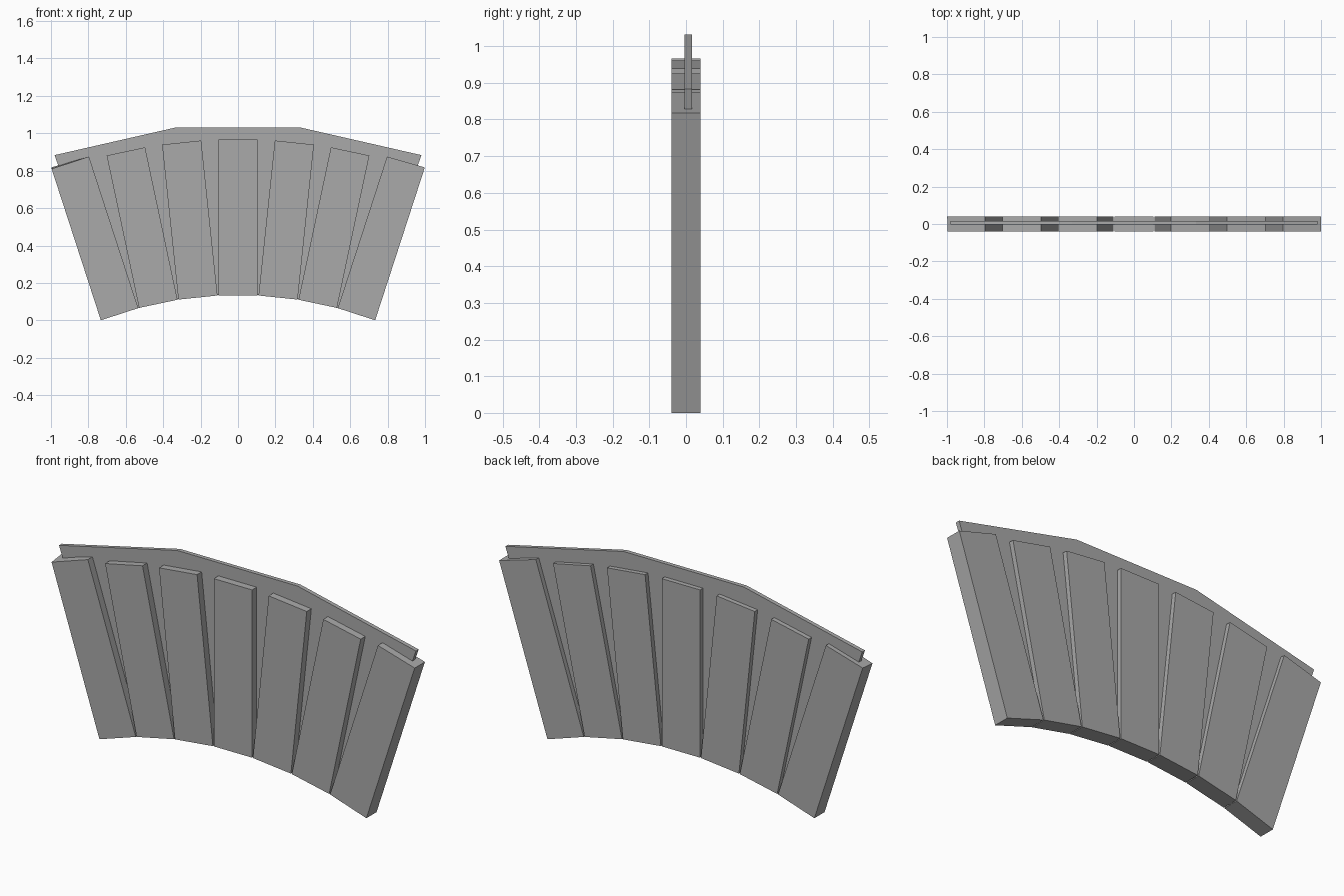
import bpy
import math

if "Cube" in bpy.data.objects:
    bpy.data.objects.remove(bpy.data.objects["Cube"], do_unlink=True)

CENTRE_Z = -1.917      # centre of the fan
INNER = 2.05           # radius of the plank bottoms
HALF_W = 0.105
HALF_D = 0.04

grey = bpy.data.materials.new("plain grey")
grey.use_nodes = True
colour = (0.4, 0.4, 0.4, 1)
grey.diffuse_color = colour
grey.node_tree.nodes["Principled BSDF"].inputs["Base Color"].default_value = colour


def prism(name, front, back, y0, y1):
    """Close two matching xz outlines into a flat-faced solid."""
    n = len(front)
    verts = [(x, y0, z) for x, z in front] + [(x, y1, z) for x, z in back]
    faces = [tuple(range(n)), tuple(reversed(range(n, 2 * n)))]
    faces += [(i, i + n, (i + 1) % n + n, (i + 1) % n) for i in range(n)]
    mesh = bpy.data.meshes.new(name)
    mesh.from_pydata(verts, [], faces)
    mesh.materials.append(grey)
    obj = bpy.data.objects.new(name, mesh)
    bpy.context.collection.objects.link(obj)
    return obj


def fan_point(angle, side, radius):
    """Point at a radius along a spoke, offset sideways from it."""
    return (side * math.cos(angle) + radius * math.sin(angle),
            radius * math.cos(angle) - side * math.sin(angle) + CENTRE_Z)


def plank_outline(angle, left_len, right_len):
    return [fan_point(angle, -HALF_W, INNER), fan_point(angle, HALF_W, INNER),
            fan_point(angle, HALF_W, INNER + right_len),
            fan_point(angle, -HALF_W, INNER + left_len)]


# Seven fanned planks, the end ones slightly longer
for i in range(-3, 4):
    angle = math.radians(6 * i)
    lengths = {-3: (0.859, 0.852), 3: (0.852, 0.859)}.get(i, (0.833, 0.833))
    back = plank_outline(angle, *lengths)
    # The end plank on the right has a slightly dropped front corner
    front = plank_outline(angle, lengths[0] - 0.008, lengths[1]) if i == -3 else back
    prism(f"plank_{i + 4}", front, back, -HALF_D, HALF_D)

# Thin backing board in three straight segments, running through the planks
spokes = [math.radians(a) for a in (-19.3, -6.4, 6.4, 19.3)]
board = [fan_point(a, 0, 2.065) for a in spokes]
board += [fan_point(a, 0, 2.967) for a in reversed(spokes)]
prism("backing_board", board, board, -0.004, 0.017)
